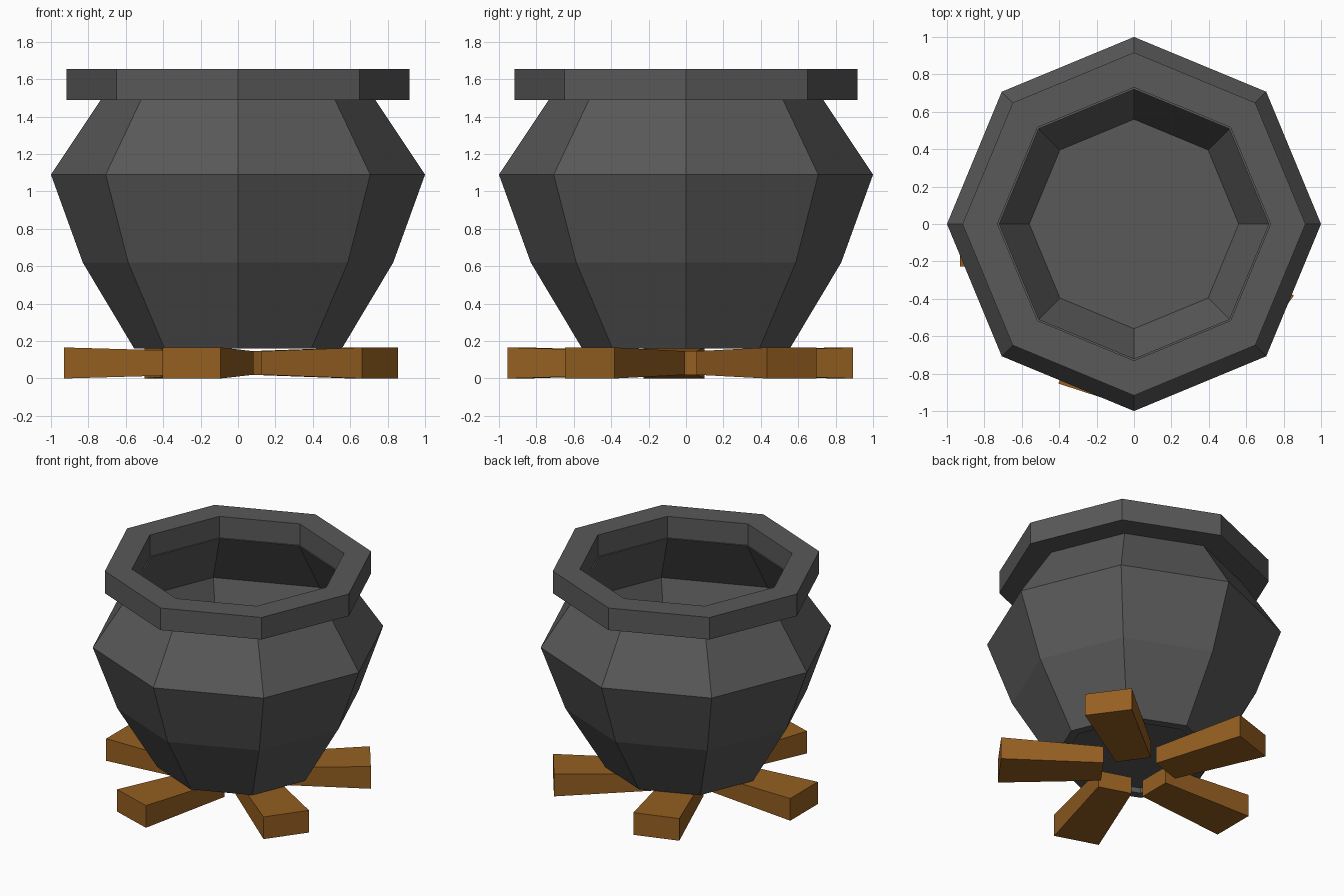
import bpy, bmesh
from math import cos, sin, pi, radians
from mathutils import Vector

if "Cube" in bpy.data.objects:
    bpy.data.objects.remove(bpy.data.objects["Cube"])

SIDES = 8


def material(name, color):
    mat = bpy.data.materials.new(name)
    mat.diffuse_color = (*color, 1)
    mat.use_nodes = True
    mat.node_tree.nodes["Principled BSDF"].inputs["Base Color"].default_value = mat.diffuse_color
    return mat


def finish(name, bm, mat):
    bmesh.ops.recalc_face_normals(bm, faces=bm.faces[:])
    mesh = bpy.data.meshes.new(name)
    bm.to_mesh(mesh)
    bm.free()
    mesh.materials.append(mat)
    obj = bpy.data.objects.new(name, mesh)
    bpy.context.collection.objects.link(obj)
    return obj


def lathe(name, profile, mat, closed=False):
    """Turn (radius, z) points into an eight-sided solid; open ends are capped."""
    bm = bmesh.new()
    rings = [[bm.verts.new((r * cos(2 * pi * i / SIDES), r * sin(2 * pi * i / SIDES), z))
              for i in range(SIDES)] for r, z in profile]
    pairs = list(zip(rings, rings[1:]))
    if closed:
        pairs.append((rings[-1], rings[0]))
    else:
        bm.faces.new(rings[0])
        bm.faces.new(rings[-1])
    for a, b in pairs:
        for i in range(SIDES):
            j = (i + 1) % SIDES
            bm.faces.new((a[i], a[j], b[j], b[i]))
    return finish(name, bm, mat)


iron = material("dark_iron", (0.1, 0.1, 0.1))
wood = material("wood", (0.30, 0.115, 0.015))

# Pot body: recessed underside, outer wall, inner wall, inner floor
lathe("pot_body", [(0.49, 0.20), (0.49, 0.16), (0.555, 0.16), (0.83, 0.62), (1.0, 1.09),
                   (0.73, 1.495), (0.72, 1.495), (0.965, 1.09), (0.80, 0.62), (0.56, 0.215)], iron)

# Rim: square-section ring
lathe("pot_rim", [(0.917, 1.49), (0.917, 1.655), (0.73, 1.655), (0.73, 1.49)], iron, closed=True)

# Firewood: five tapered logs, each set slightly to one side of its radius
for n in range(5):
    ang = radians(36 + 72 * n)
    along = Vector((cos(ang), sin(ang), 0))
    across = Vector((-sin(ang), cos(ang), 0))
    centre = Vector((-0.013, -0.015, 0.083))
    bm = bmesh.new()
    ends = []
    for dist, half_w, half_h in ((0.22, 0.122, 0.063), (0.918, 0.163, 0.083)):
        ends.append([bm.verts.new(centre + along * dist + across * (0.05 + u * half_w)
                                  + Vector((0, 0, v * half_h)))
                     for u, v in ((-1, -1), (1, -1), (1, 1), (-1, 1))])
    for end in ends:
        bm.faces.new(end)
    for i in range(4):
        j = (i + 1) % 4
        bm.faces.new((ends[0][i], ends[0][j], ends[1][j], ends[1][i]))
    finish(f"log_{n + 1}", bm, wood)
